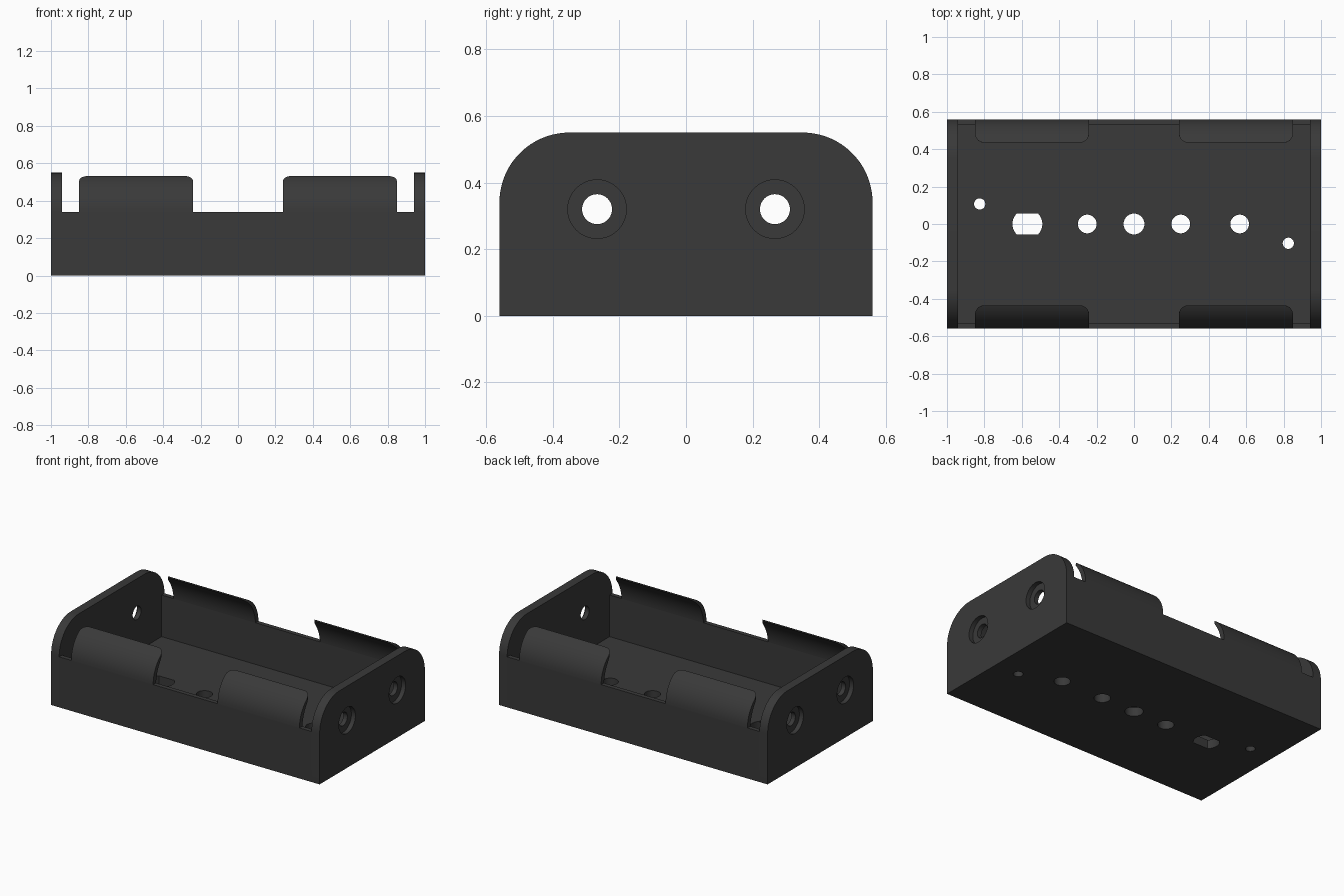
import bpy, bmesh, math

if "Cube" in bpy.data.objects:
    bpy.data.objects.remove(bpy.data.objects["Cube"], do_unlink=True)

# One dark plastic for the whole holder
plastic = bpy.data.materials.new("dark grey plastic")
plastic.use_nodes = True
COLOUR = (0.041, 0.041, 0.041, 1)
plastic.diffuse_color = COLOUR
plastic.node_tree.nodes["Principled BSDF"].inputs["Base Color"].default_value = COLOUR

HALF_W, WALL_TOP, FLOOR = 0.56, 0.34, 0.06
INNER_W, INNER_L = 0.53, 0.94
ROUND = 0.21                      # outer corner radius of plates and clips
CELL_R, CELL_Y, CELL_Z = 0.265, 0.265, 0.32


def finish(name, bm):
    bmesh.ops.recalc_face_normals(bm, faces=bm.faces)
    mesh = bpy.data.meshes.new(name)
    bm.to_mesh(mesh)
    bm.free()
    mesh.materials.append(plastic)
    obj = bpy.data.objects.new(name, mesh)
    bpy.context.collection.objects.link(obj)
    return obj


def prism(name, outline, axis, lo, hi):
    """Extrude a 2D outline along x (outline is y, z) or z (outline is x, y)."""
    bm = bmesh.new()
    place = (lambda u, v, t: (t, u, v)) if axis == "x" else (lambda u, v, t: (u, v, t))
    face = bm.faces.new([bm.verts.new(place(u, v, lo)) for u, v in outline])
    new = bmesh.ops.extrude_face_region(bm, geom=[face])["geom"]
    shift = place(0, 0, hi - lo)
    bmesh.ops.translate(bm, vec=shift,
                        verts=[g for g in new if isinstance(g, bmesh.types.BMVert)])
    return finish(name, bm)


def arc(cu, cv, r, a0, a1, n):
    return [(cu + r * math.cos(math.radians(a0 + (a1 - a0) * i / n)),
             cv + r * math.sin(math.radians(a0 + (a1 - a0) * i / n))) for i in range(n + 1)]


def circle(cu, cv, r, n=40):
    return arc(cu, cv, r, 0, 360, n)[:-1]


def activate(obj):
    bpy.ops.object.select_all(action="DESELECT")
    obj.select_set(True)
    bpy.context.view_layer.objects.active = obj


def cut(obj, cutters):
    activate(obj)
    for c in cutters:
        c.hide_render = True
        mod = obj.modifiers.new("hole", "BOOLEAN")
        mod.operation, mod.solver, mod.object = "DIFFERENCE", "EXACT", c
        bpy.ops.object.modifier_apply(modifier=mod.name)
        bpy.data.objects.remove(c, do_unlink=True)


def smooth(obj):
    activate(obj)
    bpy.ops.object.shade_smooth_by_angle(angle=math.radians(30))


def mirror(obj, x, y):
    mod = obj.modifiers.new("mirror", "MIRROR")
    mod.use_axis = (x, y, False)
    mod.use_mirror_merge = False


# Tray: U-shaped section with floor and two long walls
tray = prism("tray", [(-HALF_W, 0), (HALF_W, 0), (HALF_W, WALL_TOP), (INNER_W, WALL_TOP),
                      (INNER_W, FLOOR), (-INNER_W, FLOOR), (-INNER_W, WALL_TOP),
                      (-HALF_W, WALL_TOP)], "x", -INNER_L, INNER_L)

# Floor holes: round ones, plus a round hole with two flat sides
holes = [(-0.825, 0.107, 0.03), (-0.25, 0, 0.05), (0, 0, 0.056),
         (0.25, 0, 0.05), (0.565, 0, 0.05), (0.825, -0.103, 0.03)]
cutters = [prism("hole_cutter", circle(x, y, r), "z", -0.1, 0.2) for x, y, r in holes]
slot = arc(-0.57, 0, 0.08, -45, 45, 12) + arc(-0.57, 0, 0.08, 135, 225, 12)
cutters.append(prism("slot_cutter", slot, "z", -0.1, 0.2))
cut(tray, cutters)
smooth(tray)

# End plates: rounded top corners, counterbored terminal holes
c = HALF_W - ROUND
outline = ([(-HALF_W, 0), (HALF_W, 0)] + arc(c, WALL_TOP, ROUND, 0, 90, 20)
           + arc(-c, WALL_TOP, ROUND, 90, 180, 20))
plate = prism("end_plates", outline, "x", INNER_L, 1)
cutters = []
for y in (-0.267, 0.267):
    cutters.append(prism("bore_cutter", circle(y, 0.32, 0.088), "x", 0.97, 1.1))
    cutters.append(prism("terminal_cutter", circle(y, 0.32, 0.045), "x", 0.8, 1.1))
cut(plate, cutters)
smooth(plate)
mirror(plate, True, False)

# Retaining clips: crescent section between outer curve and cell curve, rounded tips
TIP_Y, TIP_R, X0, X1, STEPS = 0.435, 0.05, 0.24, 0.85, 20


def inset(y):
    d = min(max(TIP_Y + TIP_R - y, 0), TIP_R)
    return TIP_R - math.sqrt(TIP_R ** 2 - d ** 2)


outer_end = math.acos((TIP_Y - c) / ROUND)
inner_start = math.asin((WALL_TOP - CELL_Z) / CELL_R)
inner_end = math.acos((TIP_Y - CELL_Y) / CELL_R)
bm = bmesh.new()
previous = None
for i in range(STEPS + 1):
    t = math.sin(math.pi / 2 * i / STEPS)
    a = outer_end * t
    b = inner_start + (inner_end - inner_start) * t
    yo, zo = c + ROUND * math.cos(a), WALL_TOP + ROUND * math.sin(a)
    yi, zi = CELL_Y + CELL_R * math.cos(b), CELL_Z + CELL_R * math.sin(b)
    ring = [bm.verts.new(p) for p in ((X0 + inset(yo), yo, zo), (X1 - inset(yo), yo, zo),
                                      (X1 - inset(yi), yi, zi), (X0 + inset(yi), yi, zi))]
    if previous:
        for k in range(4):
            n = (k + 1) % 4
            bm.faces.new((previous[k], previous[n], ring[n], ring[k]))
    else:
        bm.faces.new(ring)
    previous = ring
bm.faces.new(previous)
clips = finish("retaining_clips", bm)
smooth(clips)
mirror(clips, True, True)
